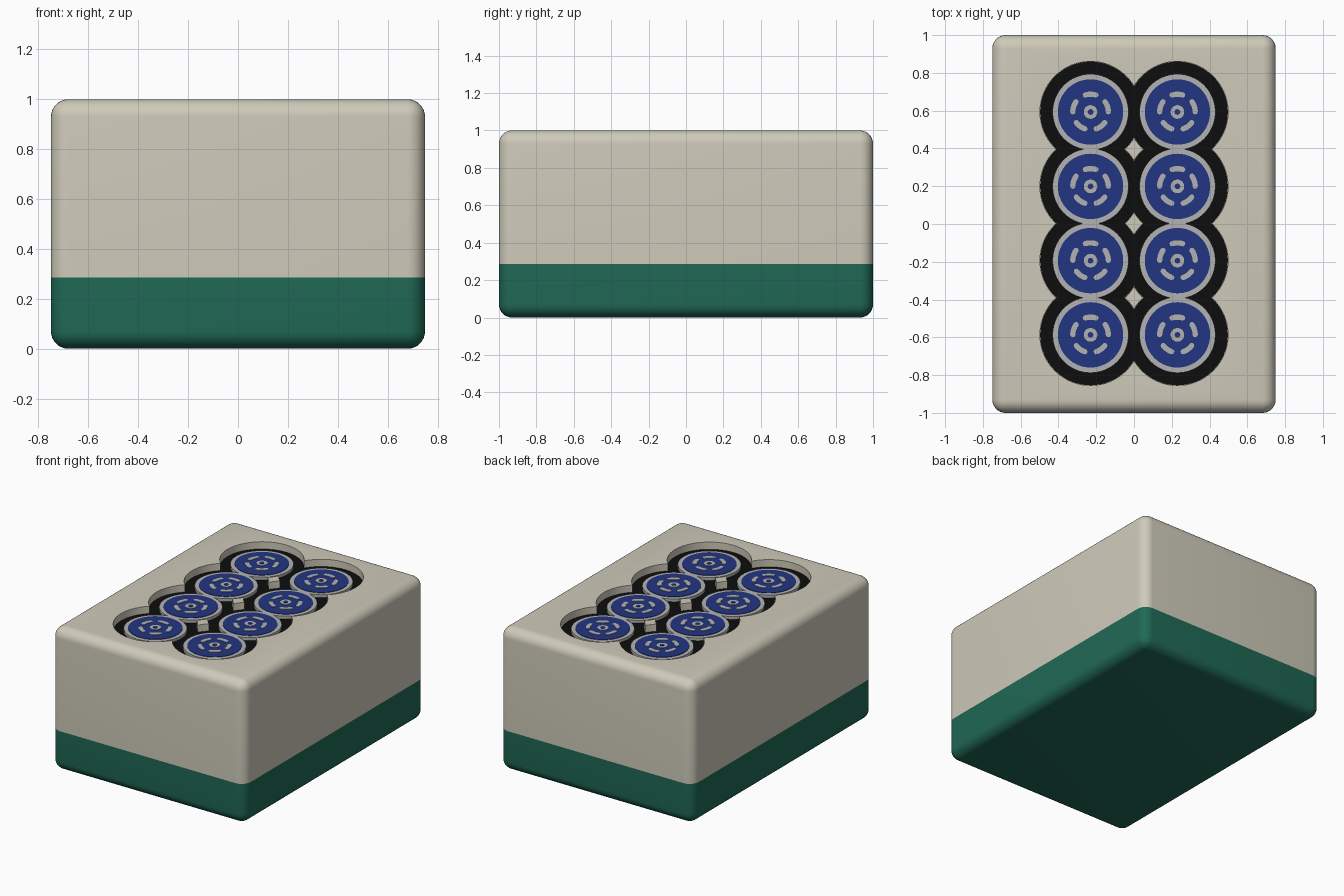
import bpy, bmesh
from math import pi, cos, sin, radians

if "Cube" in bpy.data.objects:
    bpy.data.objects.remove(bpy.data.objects["Cube"])

W, L, H, R, SPLIT = 1.5, 2.0, 1.0, 0.07, 0.285
SPOTS = [(x, y) for x in (-0.23, 0.23) for y in (0.593, 0.199, -0.194, -0.587)]
FLOOR = 0.95    # recess floor
FACE = 0.97     # printed coin face


def material(name, rgb):
    m = bpy.data.materials.new(name)
    m.diffuse_color = (*rgb, 1)
    m.use_nodes = True
    m.node_tree.nodes["Principled BSDF"].inputs["Base Color"].default_value = m.diffuse_color
    return m


IVORY = material("ivory", (0.62, 0.59, 0.49))
GREEN = material("green", (0.014, 0.14, 0.09))
BLACK = material("black", (0.004, 0.004, 0.004))
GREY = material("grey", (0.45, 0.45, 0.45))
BLUE = material("blue", (0.016, 0.036, 0.22))


def finish(name, bm, mat=None):
    me = bpy.data.meshes.new(name)
    bm.to_mesh(me)
    bm.free()
    ob = bpy.data.objects.new(name, me)
    bpy.context.collection.objects.link(ob)
    if mat:
        me.materials.append(mat)
    return ob


def smooth(ob):
    bpy.ops.object.select_all(action='DESELECT')
    ob.select_set(True)
    bpy.context.view_layer.objects.active = ob
    bpy.ops.object.shade_smooth_by_angle(angle=radians(30))


def prism(bm, outline, z0, z1):
    lo = [bm.verts.new((x, y, z0)) for x, y in outline]
    hi = [bm.verts.new((x, y, z1)) for x, y in outline]
    n = len(outline)
    bm.faces.new(lo[::-1])
    bm.faces.new(hi)
    for i in range(n):
        j = (i + 1) % n
        bm.faces.new((lo[i], lo[j], hi[j], hi[i]))


def circle(cx, cy, r, n=64):
    return [(cx + r * cos(2 * pi * i / n), cy + r * sin(2 * pi * i / n)) for i in range(n)]


def dash(cx, cy, mid, r=0.094, half=0.3, w=0.014):
    # arc-shaped stroke with round ends
    pts = []
    for k in range(9):
        a = mid - half + 2 * half * k / 8
        pts.append((cx + (r + w) * cos(a), cy + (r + w) * sin(a)))
    for end, start in ((mid + half, 0), (mid - half, pi)):
        ex, ey = cx + r * cos(end), cy + r * sin(end)
        for k in range(1, 6):
            a = end + start + pi * k / 6
            pts.append((ex + w * cos(a), ey + w * sin(a)))
        if start == 0:
            for k in range(9):
                a = mid + half - 2 * half * k / 8
                pts.append((cx + (r - w) * cos(a), cy + (r - w) * sin(a)))
    return pts


def half_block(name, mat, keep_top):
    # rounded block cut at the colour line
    bm = bmesh.new()
    bmesh.ops.create_cube(bm, size=1)
    for v in bm.verts:
        v.co = (v.co.x * W, v.co.y * L, (v.co.z + 0.5) * H)
    bmesh.ops.bevel(bm, geom=bm.edges[:], offset=R, segments=8, profile=0.5, affect='EDGES')
    bmesh.ops.bisect_plane(bm, geom=bm.verts[:] + bm.edges[:] + bm.faces[:],
                           plane_co=(0, 0, SPLIT), plane_no=(0, 0, 1),
                           clear_inner=keep_top, clear_outer=not keep_top)
    bmesh.ops.holes_fill(bm, edges=[e for e in bm.edges if e.is_boundary], sides=0)
    bmesh.ops.recalc_face_normals(bm, faces=bm.faces[:])
    return finish(name, bm, mat)


smooth(half_block("green_back", GREEN, False))
face_block = half_block("ivory_face", IVORY, True)

# engraved round recesses
bm = bmesh.new()
for x, y in SPOTS:
    prism(bm, circle(x, y, 0.268), FLOOR - 0.004, 1.1)
cutter = finish("recess_cutter", bm, IVORY)
mod = face_block.modifiers.new("recess", 'BOOLEAN')
mod.operation, mod.solver, mod.use_self, mod.object = 'DIFFERENCE', 'EXACT', True, cutter
bpy.context.view_layer.objects.active = face_block
bpy.ops.object.modifier_apply(modifier=mod.name)
bpy.data.objects.remove(cutter)
smooth(face_block)

# painted layers, each one a little higher than the last
layers = [("black_floor", 0.267, FLOOR, BLACK), ("grey_rim", 0.201, FACE, GREY),
          ("blue_disc", 0.173, FACE + 0.003, BLUE), ("hub", 0.036, FACE + 0.006, GREY),
          ("hub_dot", 0.015, FACE + 0.009, BLUE)]
for name, r, top, mat in layers:
    bm = bmesh.new()
    for x, y in SPOTS:
        prism(bm, circle(x, y, r), FLOOR - 0.003, top)
    smooth(finish(name, bm, mat))

# five curved dashes around each hub
bm = bmesh.new()
for x, y in SPOTS:
    for k in range(5):
        prism(bm, dash(x, y, pi / 2 + k * 2 * pi / 5), FACE, FACE + 0.006)
smooth(finish("dashes", bm, GREY))
